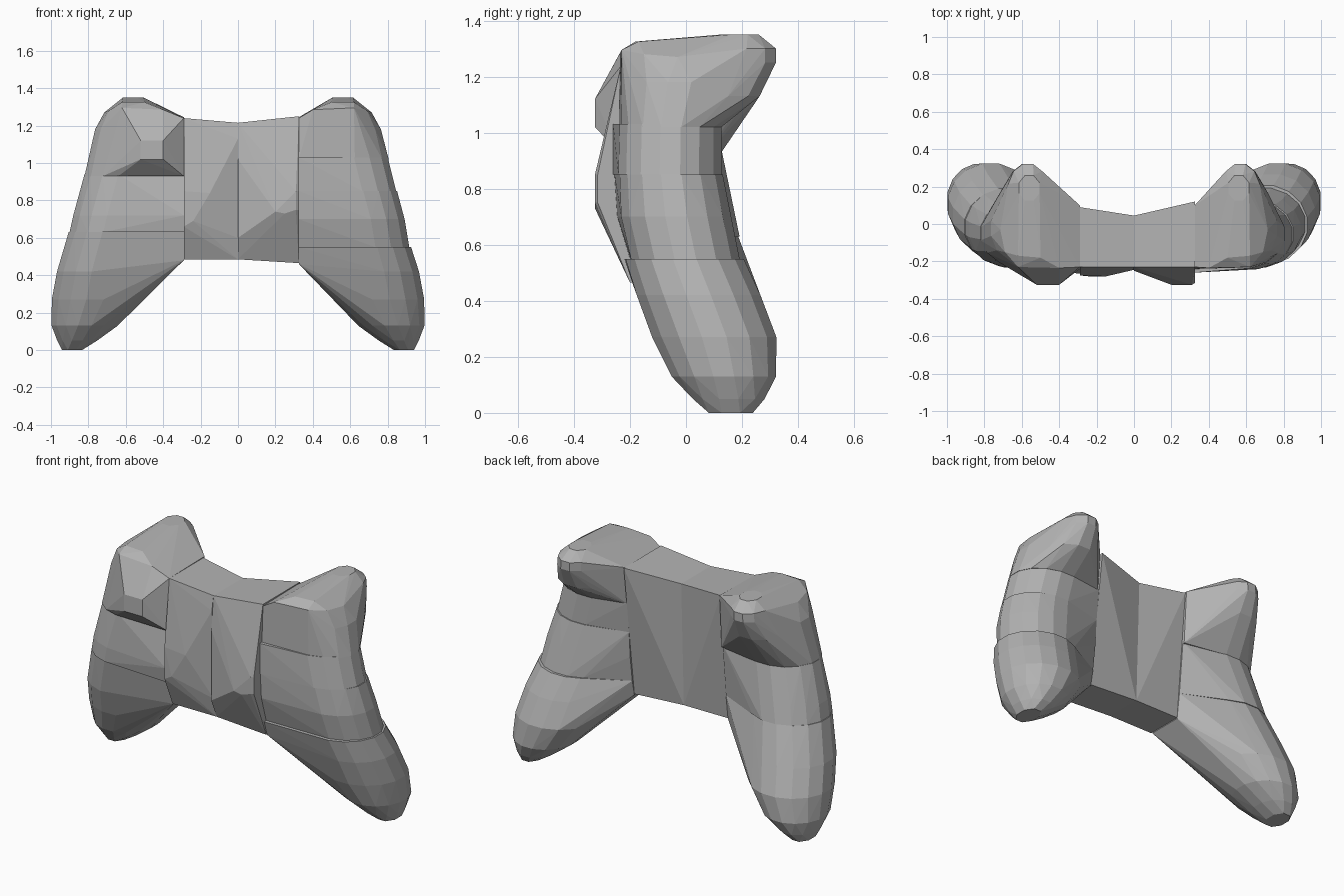
import bpy, bmesh, math

if "Cube" in bpy.data.objects:
    bpy.data.objects.remove(bpy.data.objects["Cube"])

grey = bpy.data.materials.new("plain grey")
grey.use_nodes = True
grey.diffuse_color = (0.45, 0.45, 0.45, 1)
grey.node_tree.nodes["Principled BSDF"].inputs["Base Color"].default_value = grey.diffuse_color


def hull(name, points, side=1):
    """Convex solid around points; side=-1 mirrors it to the other hand."""
    bm = bmesh.new()
    for x, y, z in points:
        bm.verts.new((side * x, y, z))
    res = bmesh.ops.convex_hull(bm, input=bm.verts)
    junk = {v for v in res["geom_interior"] + res["geom_unused"]
            if isinstance(v, bmesh.types.BMVert)}
    bmesh.ops.delete(bm, geom=list(junk), context="VERTS")
    bmesh.ops.dissolve_limit(bm, angle_limit=0.02, verts=bm.verts, edges=bm.edges)
    bmesh.ops.recalc_face_normals(bm, faces=bm.faces)
    mesh = bpy.data.meshes.new(name)
    bm.to_mesh(mesh)
    bm.free()
    mesh.materials.append(grey)
    obj = bpy.data.objects.new(name, mesh)
    bpy.context.collection.objects.link(obj)


def ring(z, x0, x1, y0, y1, n=16):
    """Oval cross-section filling the given bounds at height z."""
    cx, cy, rx, ry = (x0 + x1) / 2, (y0 + y1) / 2, (x1 - x0) / 2, (y1 - y0) / 2
    return [(cx + rx * math.cos(a), cy + ry * math.sin(a), z)
            for a in (2 * math.pi * (i + 0.5) / n for i in range(n))]


def slice_at(z, x_in, x_out, y0, y1, in0, in1):
    """Oval outer end joined to a straight inner edge against the body."""
    return ring(z, x_out - 0.46, x_out, y0, y1) + [(x_in, in0, z), (x_in, in1, z)]


def grip(name, side, x_in, top, x_out, low, back):
    pts = slice_at(top, x_in, x_out, -0.22, back, -0.22, 0.04)
    pts += [(x_in, -0.19, low), (x_in, 0.02, low)]
    pts += ring(0.42, 0.5, 0.972, -0.18, 0.27)
    pts += ring(0.27, 0.53, 1.0, -0.125, 0.327)
    pts += ring(0.13, 0.64, 1.0, -0.055, 0.325)
    pts += ring(0.05, 0.75, 0.97, 0.02, 0.285, 12)
    pts += ring(0, 0.83, 0.945, 0.075, 0.245, 8)
    hull(name, pts, side)


def shoulder(name, side, x_in, bottom, x_out, extra):
    pts = slice_at(bottom, x_in, x_out, -0.235, 0.13, -0.24, 0.08)
    # body of the shoulder
    pts += ring(1.18, 0.36, 0.768, -0.235, 0.19)
    pts += [(x_in, -0.23, 1.24), (x_in, 0.1, 1.245)]
    pts += [(0.4, -0.235, 1.285), (0.62, -0.23, 1.295), (0.69, -0.15, 1.28),
            (0.62, -0.17, 1.325), (0.5, -0.18, 1.325), (0.715, -0.03, 1.27)]
    # rounded trigger reaching backwards
    pts += ring(1.35, 0.5, 0.62, 0.12, 0.265, 8)
    pts += ring(1.3, 0.46, 0.675, 0.03, 0.326, 12)
    pts += ring(1.25, 0.46, 0.68, 0.03, 0.326, 12)
    pts += ring(1.13, 0.42, 0.73, -0.05, 0.268, 12)
    hull(name, pts + extra, side)


# Left hand side
L = 0.325
grip("left_grip", 1, L, 0.55, 0.93, 0.46, 0.21)
hull("left_lower_palm",
     slice_at(0.55, L, 0.92, -0.2, 0.195, -0.2, 0.04)
     + slice_at(0.7, L, 0.895, -0.235, 0.165, -0.245, 0.06)
     + slice_at(0.85, L, 0.855, -0.24, 0.135, -0.255, 0.07), 1)
hull("left_upper_palm",
     slice_at(0.85, L, 0.85, -0.245, 0.13, -0.26, 0.07)
     + slice_at(1.03, L, 0.805, -0.24, 0.13, -0.26, 0.09), 1)
shoulder("left_shoulder", 1, L, 1.02, 0.81, [])

# Right hand side, with a thumb bump on the front
R = 0.29
grip("right_grip", -1, R, 0.63, 0.91, 0.48, 0.19)
hull("right_palm",
     slice_at(0.63, R, 0.905, -0.23, 0.195, -0.25, 0.04)
     + slice_at(0.72, R, 0.885, -0.235, 0.175, -0.265, 0.05)
     + slice_at(0.94, R, 0.825, -0.225, 0.13, -0.225, 0.07), -1)
shoulder("right_shoulder", -1, R, 0.93, 0.825,
         [(x, -0.325, z) for x in (0.4, 0.52) for z in (1.02, 1.12)])

# Centre body in two halves that meet in a shallow valley
hull("left_body",
     [(0, -0.23, 1.215), (L, -0.23, 1.25), (0, 0.045, 1.215), (L, 0.12, 1.25),
      (0, -0.2, 0.485), (L, -0.2, 0.465), (0, 0.02, 0.485), (L, 0.02, 0.465),
      (0, -0.25, 1.02), (0, -0.25, 0.6), (0.2, -0.325, 0.74), (0.25, -0.325, 0.73),
      (0.31, -0.325, 0.75), (0.31, -0.325, 0.85), (L, -0.315, 0.75), (L, -0.315, 0.85)])
hull("right_body",
     [(0, -0.23, 1.215), (R, -0.23, 1.24), (0, 0.045, 1.215), (R, 0.09, 1.24),
      (0, -0.2, 0.485), (R, -0.2, 0.485), (0, 0.02, 0.485), (R, 0.02, 0.485),
      (0, -0.245, 1.13), (0, -0.225, 0.6), (0.15, -0.28, 0.84),
      (0.24, -0.28, 0.69), (R, -0.275, 0.66), (R, -0.275, 0.85)], -1)
